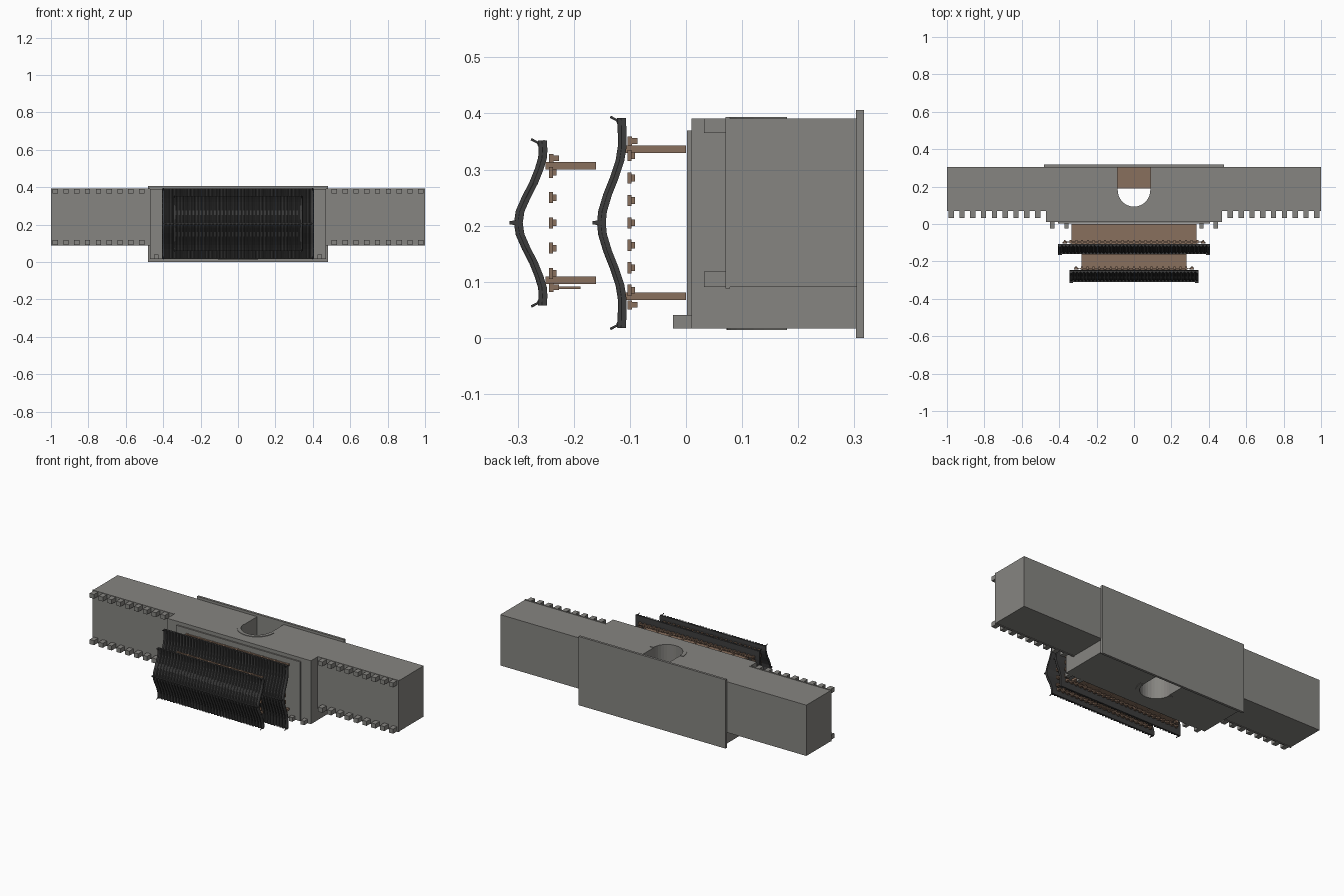
import bpy, bmesh, math

if "Cube" in bpy.data.objects:
    bpy.data.objects.remove(bpy.data.objects["Cube"])

def material(name, rgb):
    m = bpy.data.materials.new(name)
    m.diffuse_color = (*rgb, 1)
    m.use_nodes = True
    m.node_tree.nodes["Principled BSDF"].inputs["Base Color"].default_value = m.diffuse_color
    return m

STONE = material("stone", (0.24, 0.235, 0.22))
WOOD = material("wood", (0.25, 0.16, 0.11))
TILE = material("roof_tile", (0.045, 0.045, 0.045))
ZC = 0.205  # centre line of the tower across z

def finish(name, bm, mat):
    bmesh.ops.recalc_face_normals(bm, faces=bm.faces)
    me = bpy.data.meshes.new(name)
    bm.to_mesh(me)
    bm.free()
    ob = bpy.data.objects.new(name, me)
    me.materials.append(mat)
    bpy.context.collection.objects.link(ob)
    return ob

def boxes(name, items, mat):
    """One object from boxes given as (x0, x1, y0, y1, z0, z1)."""
    bm = bmesh.new()
    for x0, x1, y0, y1, z0, z1 in items:
        vs = bmesh.ops.create_cube(bm, size=1)["verts"]
        for v in vs:
            v.co = (x0 + (v.co.x + .5) * (x1 - x0), y0 + (v.co.y + .5) * (y1 - y0),
                    z0 + (v.co.z + .5) * (z1 - z0))
    return finish(name, bm, mat)

def prism(name, pts, z0, z1, mat):
    """Extrude an (x, y) outline from z0 to z1."""
    bm = bmesh.new()
    f = bm.faces.new([bm.verts.new((x, y, z0)) for x, y in pts])
    top = bmesh.ops.extrude_face_region(bm, geom=[f])["geom"]
    for v in top:
        if isinstance(v, bmesh.types.BMVert):
            v.co.z = z1
    return finish(name, bm, mat)

def mirrored(items):
    return items + [(-b, -a, *r) for a, b, *r in items]

def arc(r, n=16, cy=0.18):
    return [(r * math.cos(math.pi * i / n), cy - r * math.sin(math.pi * i / n)) for i in range(n + 1)]

# --- Masonry: base slab, gate block with arch, side walls
boxes("base_slab", [(-.48, .48, .303, .317, 0, .406)], STONE)
outline = [(-.47, .01), (-.47, .305), (-.087, .305)] + arc(.087)[::-1] + [(.087, .305), (.47, .305), (.47, .01)]
prism("gate_block", outline, .017, .391, STONE)
boxes("tower_terrace", [(-.405, .405, .002, .01, .02, .37)], STONE)
ring = arc(.108) + arc(.087)[::-1]
prism("arch_trim_near", ring, .014, .017, STONE)
prism("arch_trim_far", ring, .391, .394, STONE)
boxes("side_walls", mirrored([(.47, 1, .075, .305, .091, .391)]), STONE)
boxes("wall_coping", mirrored([(.47, 1, .070, .078, .088, .394)]), STONE)

# --- Battlements along both wall edges and on the gate block
teeth = []
for i in range(9):
    x = .515 + i * .0578
    for z0, z1 in ((.091, .118), (.365, .391)):
        teeth.append((x - .014, x + .014, .032, .075, z0, z1))
boxes("wall_battlements", mirrored(teeth), STONE)
boxes("block_battlements", mirrored([(x - .011, x + .011, -.023, .01, .017, .041) for x in (.36, .437)]), STONE)

# --- Gate doors
boxes("gate_doors", mirrored([(.001, .087, .19, .304, .2, .212)]), WOOD)

def storey(prefix, hw, y0, y1, dz):
    """Two long timber walls with columns, sills and lintels, y0 at the floor."""
    panels, frame = [], []
    for s in (-1, 1):
        z = ZC + s * dz
        panels.append((-hw, hw, y1, y0, z - .003, z + .003))
        for y in (y0 - .01, y0 - .06, y1):
            frame.append((-hw, hw, y, y + .009, z - .005, z + .005))
        for i in range(9):
            x = -hw + 2 * hw * i / 8
            frame.append((x - .005, x + .005, y1, y0, z - .0065, z + .0065))
    boxes(prefix + "_wall_panels", panels, WOOD)
    boxes(prefix + "_columns_and_beams", frame, WOOD)

def brackets(prefix, hw, dz, y, step):
    """Ring of eave brackets, with beams along the long sides."""
    items = []
    for s in (-1, 1):
        items.append((-hw, hw, y + .001, y + .006, ZC + s * dz - .005, ZC + s * dz + .005))
        n = int(hw / .03)
        for i in range(-n, n + 1):
            x = i * hw / n
            z = ZC + s * dz
            items.append((x - .007, x + .007, y - .004, y + .004, z - .008, z + .008))
            items.append((x - .005, x + .005, y + .004, y + .014, z - .005, z + .005))
        k = int(dz / step)
        for i in range(-k, k + 1):
            z, x = ZC + i * step, s * hw
            items.append((x - .012, x + .012, y - .004, y + .003, z - .01, z + .01))
            items.append((x - .008, x + .008, y + .003, y + .009, z - .006, z + .006))
    boxes(prefix + "_eave_brackets", items, WOOD)

def tube(name, pts, r, mat):
    cu = bpy.data.curves.new(name, "CURVE")
    cu.dimensions = "3D"
    cu.bevel_depth = r
    cu.bevel_resolution = 1
    cu.use_fill_caps = True
    sp = cu.splines.new("POLY")
    sp.points.add(len(pts) - 1)
    for p, c in zip(sp.points, pts):
        p.co = (*c, 1)
    ob = bpy.data.objects.new(name, cu)
    cu.materials.append(mat)
    bpy.context.collection.objects.link(ob)

def roof(prefix, hw, half, ribs):
    """Curved gable roof with rounded tile ribs; half = (distance, y) from ridge to eave."""
    prof = [(ZC - d, y) for d, y in half[:0:-1]] + [(ZC + d, y) for d, y in half]
    wave = (0, 0, .005, .0075, .0075, .005)
    nx = ribs * len(wave)
    bm = bmesh.new()
    out, inn = [], []
    for i in range(nx + 1):
        x = -hw + 2 * hw * i / nx
        out.append([bm.verts.new((x, y - .002 - wave[i % 6], z)) for z, y in prof])
        inn.append([bm.verts.new((x, y + .006, z)) for z, y in prof])
    m = len(prof)
    for i in range(nx):
        for j in range(m - 1):
            for g in (out, inn):
                bm.faces.new((g[i][j], g[i + 1][j], g[i + 1][j + 1], g[i][j + 1]))
        for j in (0, m - 1):
            bm.faces.new((out[i][j], out[i + 1][j], inn[i + 1][j], inn[i][j]))
    for i in (0, nx):
        for j in range(m - 1):
            bm.faces.new((out[i][j], out[i][j + 1], inn[i][j + 1], inn[i][j]))
    finish(prefix + "_tiles", bm, TILE)
    # main ridge, its end ornaments, and end rolls with upturned tips
    yr, (de, ye) = half[0][1], half[-1]
    boxes(prefix + "_ridge", [(-hw, hw, yr - .012, yr + .004, ZC - .004, ZC + .004)], TILE)
    boxes(prefix + "_ridge_ends", mirrored([(hw - .02, hw, yr - .018, yr, ZC - .003, ZC + .003)]), TILE)
    for s, side in ((-1, "left"), (1, "right")):
        x = s * (hw - .006)
        tube(prefix + "_end_roll_" + side, [(x, y - .004, z) for z, y in prof], .0065, TILE)
        for t, edge in ((-1, "near"), (1, "far")):
            tube(f"{prefix}_tip_{side}_{edge}",
                 [(x, ye - .004, ZC + t * (de - .018)), (x, ye - .01, ZC + t * (de - .004)),
                  (x, ye - .022, ZC + t * (de + .002))], .0025, TILE)

# --- Lower storey
storey("lower_storey", .33, 0, -.11, .131)
brackets("lower_storey", .37, .146, -.1, .04)
roof("lower_roof", .405, [(0, -.149), (.02, -.147), (.05, -.138), (.08, -.126), (.11, -.116),
                          (.135, -.112), (.16, -.112), (.187, -.113)], 42)

# --- Upper storey with a blank board on its near face
storey("upper_storey", .275, -.16, -.25, .102)
brackets("upper_storey", .31, .115, -.24, .045)
roof("upper_roof", .345, [(0, -.297), (.02, -.294), (.045, -.283), (.07, -.27), (.095, -.26),
                          (.115, -.254), (.13, -.253), (.147, -.254)], 36)
boxes("blank_board", [(-.045, .045, -.235, -.188, .087, .092)], WOOD)
